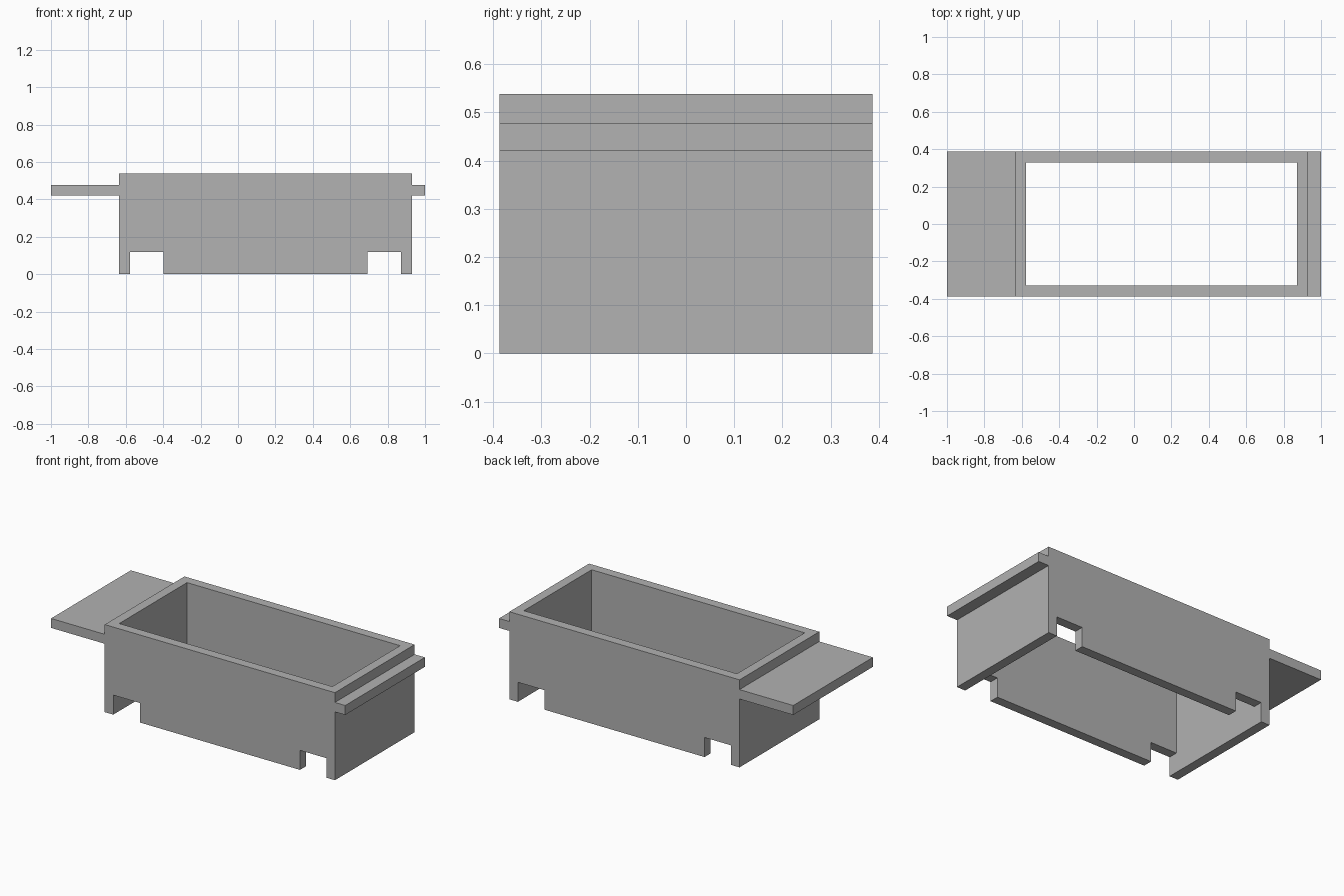
import bpy
import bmesh
from mathutils import Vector

default = bpy.data.objects.get("Cube")
if default:
    bpy.data.objects.remove(default, do_unlink=True)

grey = bpy.data.materials.new("plain grey")
grey.use_nodes = True
colour = (0.445, 0.445, 0.445, 1)
grey.diffuse_color = colour
grey.node_tree.nodes["Principled BSDF"].inputs["Base Color"].default_value = colour

# Shared dimensions
LEFT, RIGHT = -0.635, 0.93          # outer ends of the box
WALL = 0.058                        # wall thickness
HALF = 0.387                        # half depth
TOP = 0.538
SHELF_LOW, SHELF_HIGH = 0.42, 0.478
NOTCH_W, NOTCH_H = 0.18, 0.12
IN_L, IN_R = LEFT + WALL, RIGHT - WALL


def extrude_profile(name, points, y0, y1):
    """Extrude an x-z outline from y0 to y1."""
    bm = bmesh.new()
    face = bm.faces.new([bm.verts.new((x, y0, z)) for x, z in points])
    grown = bmesh.ops.extrude_face_region(bm, geom=[face])
    verts = [g for g in grown["geom"] if isinstance(g, bmesh.types.BMVert)]
    bmesh.ops.translate(bm, verts=verts, vec=Vector((0, y1 - y0, 0)))
    bmesh.ops.recalc_face_normals(bm, faces=bm.faces)
    mesh = bpy.data.meshes.new(name)
    bm.to_mesh(mesh)
    bm.free()
    mesh.materials.append(grey)
    obj = bpy.data.objects.new(name, mesh)
    bpy.context.collection.objects.link(obj)


def end_wall(name, inner, outer, tip):
    """End wall and its outward ledge in one outline."""
    extrude_profile(name, [
        (inner, 0), (outer, 0), (outer, SHELF_LOW), (tip, SHELF_LOW),
        (tip, SHELF_HIGH), (outer, SHELF_HIGH), (outer, TOP), (inner, TOP),
    ], -HALF, HALF)


# End walls: long shelf on one side, short lip on the other
end_wall("shelf_end_wall", IN_L, LEFT, -1)
end_wall("lip_end_wall", IN_R, RIGHT, 1)

# Long side walls with a notch at each lower corner
side = [
    (IN_L, NOTCH_H), (IN_L + NOTCH_W, NOTCH_H), (IN_L + NOTCH_W, 0),
    (IN_R - NOTCH_W, 0), (IN_R - NOTCH_W, NOTCH_H), (IN_R, NOTCH_H),
    (IN_R, TOP), (IN_L, TOP),
]
extrude_profile("front_wall", side, -HALF, -HALF + WALL)
extrude_profile("back_wall", side, HALF - WALL, HALF)
